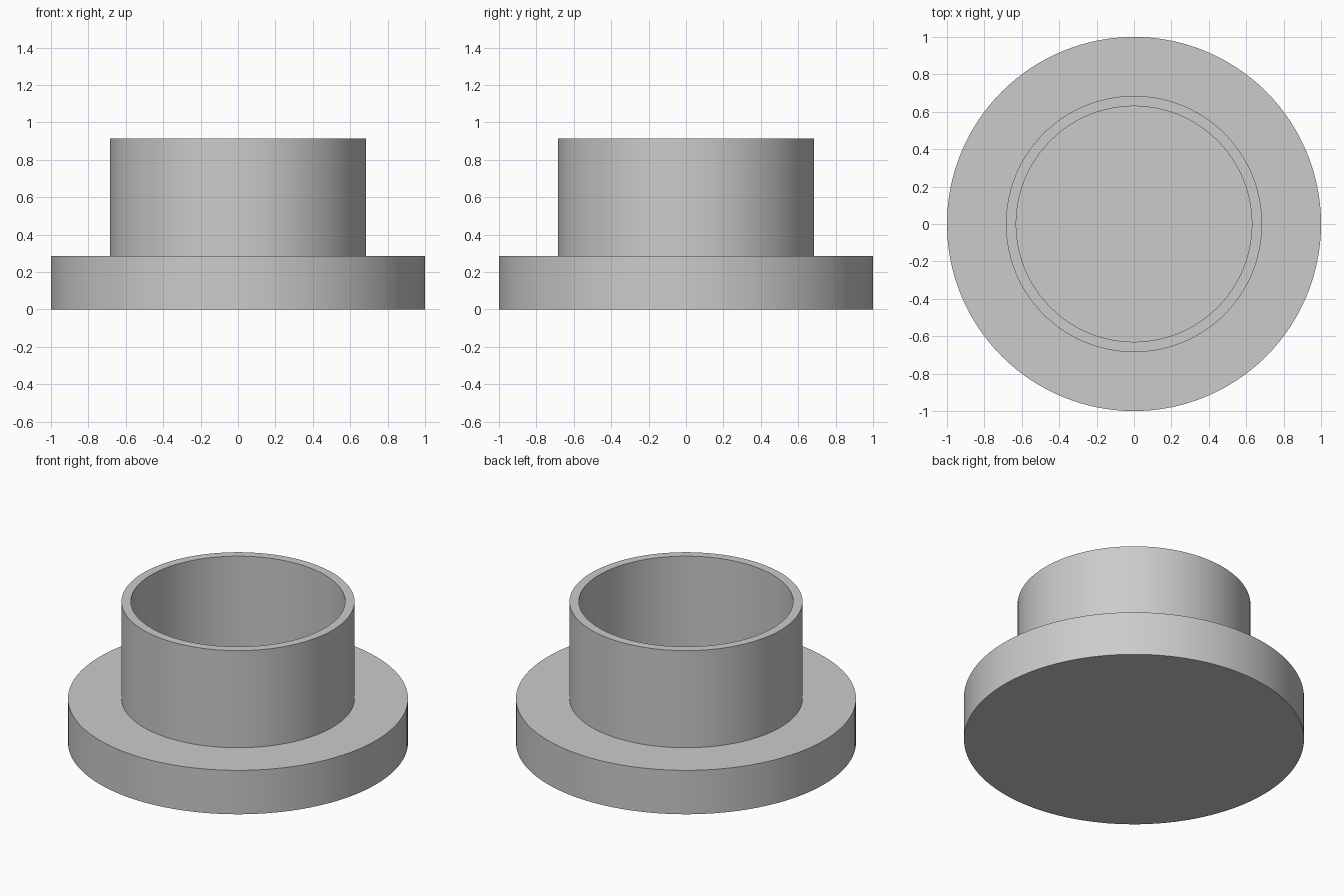
import bpy
import bmesh
from math import radians, tau

if "Cube" in bpy.data.objects:
    bpy.data.objects.remove(bpy.data.objects["Cube"], do_unlink=True)

FLANGE_R, COLLAR_R, BORE_R = 1.0, 0.685, 0.63
FLANGE_Z, TOP_Z = 0.285, 0.915
FLOOR_Z = FLANGE_Z  # the collar stands on a solid flange
SEGMENTS = 128

# Plain grey material
grey = bpy.data.materials.new("plain_grey")
grey.use_nodes = True
colour = (0.6, 0.6, 0.6, 1)
grey.diffuse_color = colour
grey.node_tree.nodes["Principled BSDF"].inputs["Base Color"].default_value = colour

# Half section from the underside, around the flange and collar, into the bore
profile = [
    (0, 0), (FLANGE_R, 0), (FLANGE_R, FLANGE_Z),
    (COLLAR_R, FLANGE_Z), (COLLAR_R, TOP_Z),
    (BORE_R, TOP_Z), (BORE_R, FLOOR_Z), (0, FLOOR_Z),
]

# Flanged collar, turned around the z axis
bm = bmesh.new()
verts = [bm.verts.new((r, 0, z)) for r, z in profile]
edges = [bm.edges.new(pair) for pair in zip(verts, verts[1:])]
bmesh.ops.spin(bm, geom=verts + edges, cent=(0, 0, 0), axis=(0, 0, 1),
               angle=tau, steps=SEGMENTS, use_merge=False)
bmesh.ops.remove_doubles(bm, verts=bm.verts, dist=0.0001)
bmesh.ops.recalc_face_normals(bm, faces=bm.faces)
mesh = bpy.data.meshes.new("flanged_collar")
bm.to_mesh(mesh)
bm.free()
mesh.materials.append(grey)

collar = bpy.data.objects.new("flanged_collar", mesh)
bpy.context.collection.objects.link(collar)

# Smooth round walls, sharp rims
bpy.ops.object.select_all(action="DESELECT")
collar.select_set(True)
bpy.context.view_layer.objects.active = collar
bpy.ops.object.shade_smooth_by_angle(angle=radians(30))
